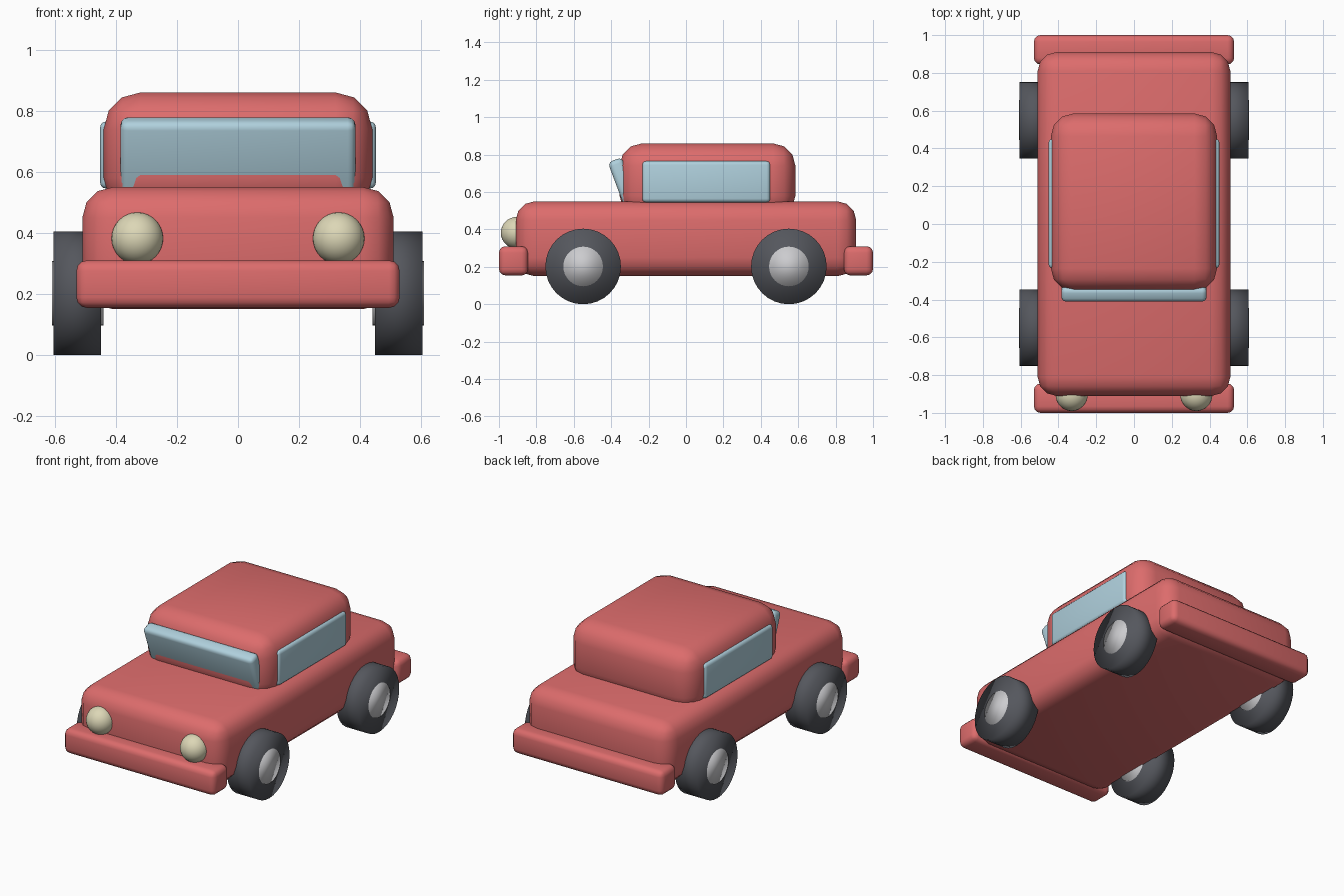
import bpy
from math import pi

cube = bpy.data.objects.get("Cube")
if cube:
    bpy.data.objects.remove(cube, do_unlink=True)


def material(name, rgb):
    m = bpy.data.materials.new(name)
    m.use_nodes = True
    m.diffuse_color = (*rgb, 1)
    m.node_tree.nodes["Principled BSDF"].inputs["Base Color"].default_value = (*rgb, 1)
    return m


RED = material("red paint", (0.72, 0.15, 0.15))
GLASS = material("pale blue glass", (0.43, 0.63, 0.72))
RUBBER = material("dark rubber", (0.09, 0.095, 0.11))
METAL = material("light metal", (0.6, 0.6, 0.62))
LAMP = material("cream lamp", (0.72, 0.68, 0.47))


def finish(name, mat):
    ob = bpy.context.object
    ob.name = name
    ob.data.materials.append(mat)
    bpy.ops.object.shade_smooth()
    return ob


def rounded_box(name, mat, centre, size, radius, tilt=0):
    bpy.ops.mesh.primitive_cube_add(size=1, location=centre, rotation=(tilt, 0, 0))
    bpy.context.object.scale = size
    bpy.ops.object.transform_apply(location=False, rotation=False, scale=True)
    ob = finish(name, mat)
    bevel = ob.modifiers.new("rounding", 'BEVEL')
    bevel.width = radius
    bevel.segments = 3
    bevel.limit_method = 'NONE'
    return ob


def disc(name, mat, centre, radius, depth):
    bpy.ops.mesh.primitive_cylinder_add(vertices=32, radius=radius, depth=depth,
                                        location=centre, rotation=(0, pi / 2, 0))
    return finish(name, mat)


# Bodywork
rounded_box("body", RED, (0, 0, 0.35), (1.02, 1.82, 0.4), 0.1)
rounded_box("cabin", RED, (0, 0.115, 0.66), (0.88, 0.94, 0.4), 0.12)

# Glass: one block shows on both cabin sides, the windscreen leans forward
rounded_box("side_windows", GLASS, (0, 0.108, 0.655), (0.904, 0.685, 0.22), 0.02)
rounded_box("windscreen", GLASS, (0, -0.328, 0.6315), (0.77, 0.08, 0.3), 0.025, 0.358)

# Bumpers
for end, y in (("front", -1), ("rear", 1)):
    rounded_box(end + "_bumper", RED, (0, y * 0.922, 0.232), (1.06, 0.156, 0.156), 0.035)

# Wheels and headlights
for side, x in (("left", 1), ("right", -1)):
    for end, y in (("front", -0.55), ("rear", 0.55)):
        disc(f"{end}_{side}_tyre", RUBBER, (x * 0.527, y, 0.202), 0.202, 0.157)
        disc(f"{end}_{side}_hub", METAL, (x * 0.525, y, 0.202), 0.106, 0.17)
    bpy.ops.mesh.primitive_uv_sphere_add(segments=32, ring_count=16, radius=0.085,
                                         location=(x * 0.33, -0.905, 0.382))
    finish(side + "_headlight", LAMP)
